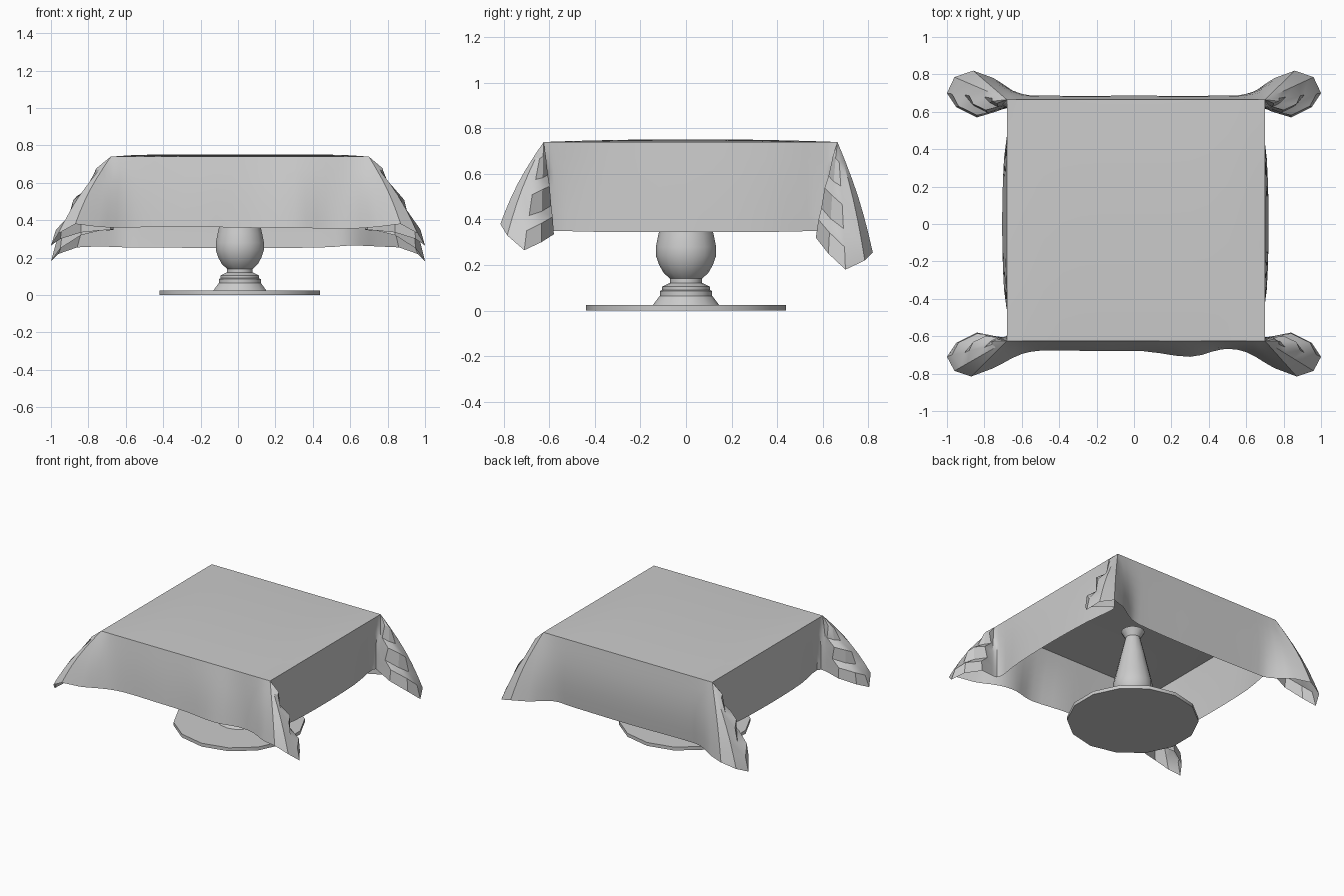
import bpy, bmesh, math
from mathutils import Vector

if "Cube" in bpy.data.objects:
    bpy.data.objects.remove(bpy.data.objects["Cube"])

X0, X1, Y0, Y1, ZT = -0.68, 0.70, -0.625, 0.665, 0.74


def finish(bm, name, angle):
    bmesh.ops.remove_doubles(bm, verts=bm.verts, dist=0.0005)
    me = bpy.data.meshes.new(name)
    bm.to_mesh(me)
    bm.free()
    ob = bpy.data.objects.new(name, me)
    bpy.context.collection.objects.link(ob)
    bpy.ops.object.select_all(action='DESELECT')
    ob.select_set(True)
    bpy.context.view_layer.objects.active = ob
    bpy.ops.object.shade_smooth_by_angle(angle=math.radians(angle))


def lathe(name, profile, sides, cx, angle):
    bm = bmesh.new()
    rings = []
    for r, z in profile:
        rings.append([bm.verts.new((cx + r * math.sin(2 * math.pi * i / sides),
                                    -r * math.cos(2 * math.pi * i / sides), z))
                      for i in range(sides)])
    for a, b in zip(rings, rings[1:]):
        for i in range(sides):
            j = (i + 1) % sides
            bm.faces.new((a[i], a[j], b[j], b[i]))
    bm.faces.new(rings[0][::-1])
    bm.faces.new(rings[-1])
    finish(bm, name, angle)


# Pedestal
lathe("base_plate", [(0.44, 0), (0.44, 0.025)], 14, 0.01, 30)
lathe("pedestal_column", [
    (0.145, 0.025), (0.115, 0.065), (0.115, 0.085), (0.105, 0.09),
    (0.105, 0.105), (0.07, 0.122), (0.07, 0.14), (0.098, 0.165),
    (0.118, 0.2), (0.132, 0.24), (0.132, 0.28), (0.122, 0.33), (0.11, 0.38),
    (0.083, 0.5), (0.05, 0.635), (0.08, 0.685)],
    14, 0.01, 35)

# Hanging cloth corners: hem points from the front or back hem round to the side hem
FRONT_EAR = [(0.75, -0.77, 0.365), (0.87, -0.815, 0.38), (0.96, -0.785, 0.33),
             (1.0, -0.71, 0.265), (0.95, -0.635, 0.30), (0.84, -0.58, 0.335),
             (0.74, -0.60, 0.345)]
BACK_EAR = [(0.75, 0.78, 0.26), (0.86, 0.82, 0.255), (0.96, 0.785, 0.22),
            (1.0, 0.70, 0.18), (0.95, 0.625, 0.25), (0.84, 0.57, 0.32),
            (0.74, 0.60, 0.345)]


def ear(pts, sx, sy):
    corner = Vector((X1 if sx > 0 else X0, Y1 if sy > 0 else Y0, ZT))
    zig = [0, 0, 0, 0.02, 0.035, 0.03, 0]
    return [(corner, Vector((sx * x, y, z)), g, 0) for (x, y, z), g in zip(pts, zig)]


def along_x(pts, y_edge, belly=0):
    return [(Vector((x, y_edge, ZT)), Vector((x, y, z)), 0, belly) for x, y, z in pts]


def along_y(pts, x_edge):
    return [(Vector((x_edge, y, ZT)), Vector((x, y, z)), 0, 0) for x, y, z in pts]


right = [(0.68, -0.58, 0.35), (0.71, -0.35, 0.345), (0.72, 0, 0.345),
         (0.71, 0.35, 0.345), (0.68, 0.60, 0.35)]
left = [(0.015 - x, y, z) for x, y, z in reversed(right)]
front = [(-0.6, -0.695, 0.36), (-0.45, -0.675, 0.365), (-0.2, -0.68, 0.365),
         (0.05, -0.68, 0.36), (0.3, -0.71, 0.36), (0.47, -0.67, 0.355), (0.6, -0.685, 0.355)]
back = [(0.6, 0.685, 0.265), (0.45, 0.67, 0.255), (0, 0.67, 0.25),
        (-0.45, 0.67, 0.255), (-0.6, 0.685, 0.255)]

loop = (along_x(front, Y0) + ear(FRONT_EAR, 1, -1) + along_y(right, X1)
        + ear(BACK_EAR, 1, 1)[::-1] + along_x(back, Y1, 0.018) + ear(BACK_EAR, -1, 1)
        + along_y(left, X0) + ear(FRONT_EAR, -1, -1)[::-1])


def spline(a, b, c, d, t):
    return 0.5 * (2 * b + (c - a) * t + (2 * a - 5 * b + 4 * c - d) * t * t
                  + (3 * b - a - 3 * c + d) * t ** 3)


# Cloth skirt, including the zigzag fold on each corner
bm = bmesh.new()
ROWS, cols, n = 6, [], len(loop)
for i in range(n):
    p, q, r, s = (loop[(i + k) % n] for k in (-1, 0, 1, 2))
    steps = 1 if q[0] == r[0] else 3
    for k in range(steps):
        t = k / steps
        top = q[0].lerp(r[0], t)
        hem = spline(p[1], q[1], r[1], s[1], t)
        belly = q[3] * (1 - t) + r[3] * t
        out = Vector((hem.x - top.x, hem.y - top.y, 0)) * 0.09
        col = []
        for j in range(ROWS + 1):
            f = j / ROWS
            v = top.lerp(hem, f) + (out + Vector((0, belly, 0))) * math.sin(math.pi * f)
            if q[2] and k == 0 and 0 < j < ROWS:
                v += Vector((1 if v.x > 0 else -1, 0, 0.5)) * q[2] * (0.6 if j % 2 else -0.6)
            col.append(bm.verts.new(v))
        cols.append(col)
for a, b in zip(cols, cols[1:] + cols[:1]):
    for j in range(ROWS):
        quad = [a[j], a[j + 1], b[j + 1], b[j]]
        if (a[j].co - b[j].co).length < 1e-5:
            quad = quad[:3]
        bm.faces.new(quad)
finish(bm, "cloth_skirt", 30)

# Cloth top with a very slight crown
bm = bmesh.new()
N = 14
grid = []
for i in range(N + 1):
    u = i / N * 2 - 1
    row = []
    for j in range(N + 1):
        v = j / N * 2 - 1
        z = ZT + 0.012 * (1 - v * v) * (1 - u ** 6)
        row.append(bm.verts.new(((X0 + X1) / 2 + u * (X1 - X0) / 2,
                                 (Y0 + Y1) / 2 + v * (Y1 - Y0) / 2, z)))
    grid.append(row)
for i in range(N):
    for j in range(N):
        bm.faces.new((grid[i][j], grid[i + 1][j], grid[i + 1][j + 1], grid[i][j + 1]))
finish(bm, "cloth_top", 32)
